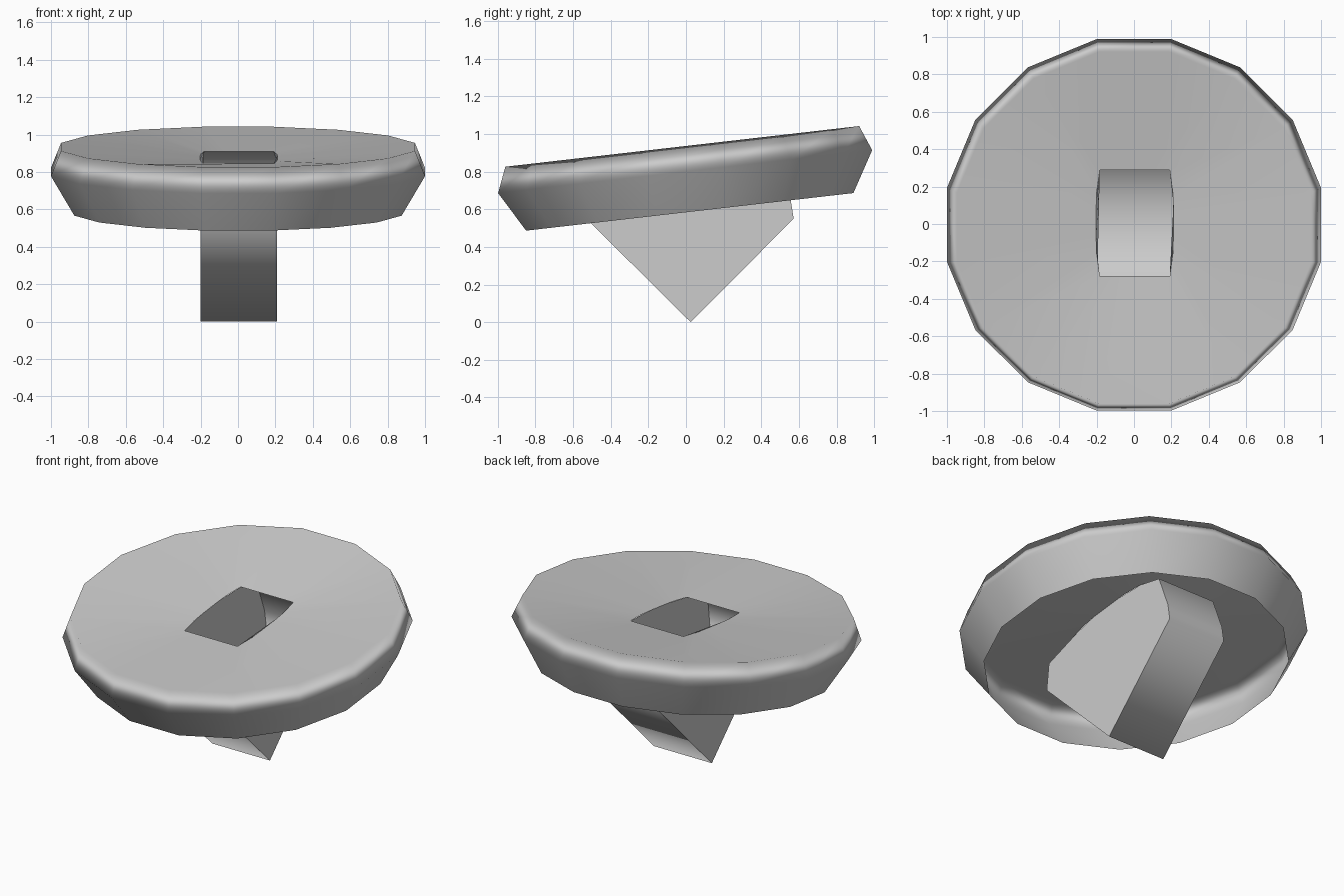
import bpy, bmesh, math
from mathutils import Matrix

cube = bpy.data.objects.get("Cube")
if cube:
    bpy.data.objects.remove(cube, do_unlink=True)

grey = bpy.data.materials.new("plain_grey")
grey.use_nodes = True
colour = (0.6, 0.6, 0.6, 1)
grey.diffuse_color = colour
grey.node_tree.nodes["Principled BSDF"].inputs["Base Color"].default_value = colour


def finish(bm, name):
    for face in bm.faces:
        face.smooth = True
    mesh = bpy.data.meshes.new(name)
    bm.to_mesh(mesh)
    bm.free()
    mesh.materials.append(grey)
    obj = bpy.data.objects.new(name, mesh)
    bpy.context.collection.objects.link(obj)
    return obj


def mirrored(quarter):
    """Closed ring made from the points of one quarter."""
    half = quarter + [(-x, y) for x, y in reversed(quarter)]
    return half + [(-x, -y) for x, y in half]


def round_ring(apothem):
    r = apothem / math.cos(math.pi / 16)
    return [(r * math.cos((i + 0.5) * math.pi / 8),
             r * math.sin((i + 0.5) * math.pi / 8)) for i in range(16)]


# Tilted disc: open underneath, rounded rim, dished top with an opening
quarter = [(0.207, 0.06), (0.204, 0.16), (0.187, 0.285), (0.07, 0.285)]
opening = [(x + 0.004, y + 0.018) for x, y in mirrored(quarter)]
rings = [(round_ring(0.875), 0), (round_ring(1.0), 0.215),
         (round_ring(0.946), 0.35), (opening, 0.29)]
bm = bmesh.new()
loops = [[bm.verts.new((x, y, h)) for x, y in pts] for pts, h in rings]
for a, b in zip(loops, loops[1:]):
    for i in range(16):
        j = (i + 1) % 16
        bm.faces.new((a[i], a[j], b[j], b[i]))
tilt = Matrix.Translation((0, 0.02, 0.586)) @ Matrix.Rotation(math.radians(6.55), 4, 'X')
bm.transform(tilt)
disc = finish(bm, "tilted_disc")
normals = disc.modifiers.new("even_shading", 'WEIGHTED_NORMAL')
normals.weight = 80

# Wedge stem: hollow, open at the top where it meets the disc opening
profile = [(0.187, -0.28, 0.843), (0.205, -0.52, 0.73), (0.205, -0.54, 0.56),
           (0.205, 0.025, 0), (0.205, 0.572, 0.55), (0.205, 0.556, 0.65),
           (0.205, 0.475, 0.86), (0.187, 0.29, 0.908)]
lip = [(0.207, 0.11, 0.888), (0.207, -0.11, 0.863)]
bm = bmesh.new()
left = [bm.verts.new(p) for p in profile + lip]
right = [bm.verts.new((-x, y, z)) for x, y, z in profile + lip]
sides = [bm.faces.new(left[::-1]), bm.faces.new(right)]
for i in range(len(profile) - 1):
    bm.faces.new((left[i], left[i + 1], right[i + 1], right[i]))
for side in sides:
    for edge in side.edges:
        edge.smooth = False
bmesh.ops.recalc_face_normals(bm, faces=bm.faces)
stem = finish(bm, "wedge_stem")
stem.location.x = 0.004
